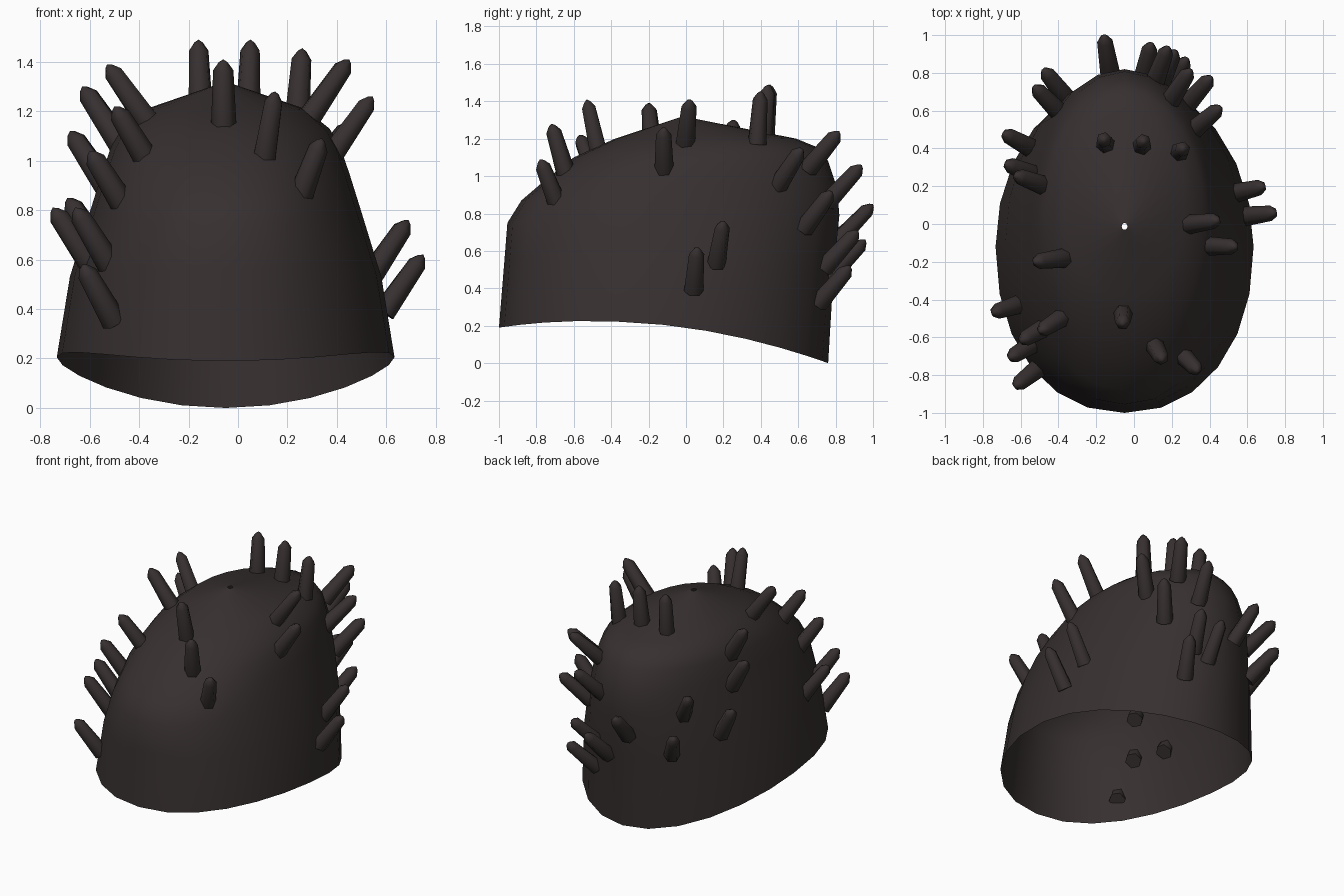
import bpy, bmesh, math
from mathutils import Vector

if "Cube" in bpy.data.objects:
    bpy.data.objects.remove(bpy.data.objects["Cube"])

mat = bpy.data.materials.new("dark brown")
mat.diffuse_color = (0.038, 0.029, 0.029, 1)
mat.use_nodes = True
mat.node_tree.nodes["Principled BSDF"].inputs["Base Color"].default_value = mat.diffuse_color

CX, CY, N = -0.05, -0.10, 24


def finish(bm, name, angle):
    me = bpy.data.meshes.new(name)
    bm.to_mesh(me)
    bm.free()
    me.materials.append(mat)
    ob = bpy.data.objects.new(name, me)
    bpy.context.collection.objects.link(ob)
    bpy.context.view_layer.objects.active = ob
    ob.select_set(True)
    bpy.ops.object.shade_smooth_by_angle(angle=math.radians(angle))
    ob.select_set(False)


def bridge(bm, lo, hi):
    n = len(lo)
    for k in range(n):
        bm.faces.new((lo[k], lo[(k + 1) % n], hi[(k + 1) % n], hi[k]))


# Open shell: rings of half width, side z, front y, front z, back y, back z
rings = [
    (.683, .205, -1, .19, .76, 0),
    (.63, .53, -.97, .56, .79, .5),
    (.55, .79, -.955, .75, .82, .79),
    (.5, .95, -.88, .87, .807, .94),
    (.462, 1.06, -.74, .99, .76, 1.08),
    (.42, 1.13, -.6, 1.1, .7, 1.155),
    (.32, 1.21, -.38, 1.2, .59, 1.2),
    (.015, 1.315, -.03, 1.315, .005, 1.315),
]
bm = bmesh.new()
prev = None
for a, zs, yf, zf, yb, zb in rings:
    loop = []
    for k in range(N):
        t = 2 * math.pi * k / N
        c, s = math.cos(t), math.sin(t)
        p = 0.93 if s < 0 else 1.0  # the front is slightly squarer
        x = CX + a * math.copysign(abs(c) ** p, c)
        y = (yf + yb) / 2 + (yb - yf) / 2 * math.copysign(abs(s) ** p, s)
        z = zs + (zb - zf) / 2 * s + ((zb + zf) / 2 - zs) * s * s
        loop.append(bm.verts.new((x, y, z)))
    if prev:
        bridge(bm, prev, loop)
    prev = loop
finish(bm, "shell", 60)


# Tapered six-sided spike, leaning outward along the shell's oval normal
def spike(name, tip, lean):
    tip = Vector(tip)
    out = Vector(((tip.x - CX) / .68 ** 2, (tip.y - CY) / .88 ** 2, 0)).normalized()
    d = out * lean + Vector((0, 0, math.sqrt(1 - lean * lean)))
    q = d.to_track_quat('Z', 'Y')
    bm = bmesh.new()
    prev = None
    for dist, r in ((.285, .052), (.045, .041), (.012, .018)):
        cur = []
        for k in range(6):
            t = k * math.pi / 3
            off = Vector((r * math.cos(t), r * math.sin(t), 0))
            cur.append(bm.verts.new(tip - d * dist + q @ off))
        if prev:
            bridge(bm, prev, cur)
        else:
            bm.faces.new(cur[::-1])
        prev = cur
    top = bm.verts.new(tip)
    for k in range(6):
        bm.faces.new((prev[k], prev[(k + 1) % 6], top))
    finish(bm, name, 62)


def spikes(name, lean, tips):
    for i, tip in enumerate(tips):
        spike(f"{name}_{i + 1}", tip, lean(tip[2]))


# Spike groups, given by their tips
spikes("crown_spike", lambda z: .1, [
    (-.16, .45, 1.49), (.05, .44, 1.49), (.26, .4, 1.455)])
spikes("front_spike", lambda z: .2 + .8 * (1.43 - z), [
    (-.06, -.53, 1.41), (.15, -.72, 1.28), (.34, -.78, 1.09)])
spikes("right_spike", lambda z: .57, [
    (.45, .02, 1.41), (.545, -.12, 1.26), (.69, .2, .76), (.75, .06, .62)])
spikes("left_spike", lambda z: .58, [
    (-.53, -.2, 1.39), (-.5, -.57, 1.22), (-.63, .26, 1.3),
    (-.68, .32, 1.12), (-.6, -.62, 1.04), (-.75, -.47, .81),
    (-.69, .48, .85), (-.66, -.71, .81), (-.63, -.86, .58)])
spikes("back_spike", lambda z: .7, [
    (.3, .82, 1.24), (.46, .62, 1.15), (.41, .78, .92), (.18, .94, 1.06),
    (.22, .92, .71), (.09, .96, .66), (.28, .88, .52), (-.16, 1, .85),
    (-.48, .82, .73), (-.53, .73, .98)])
